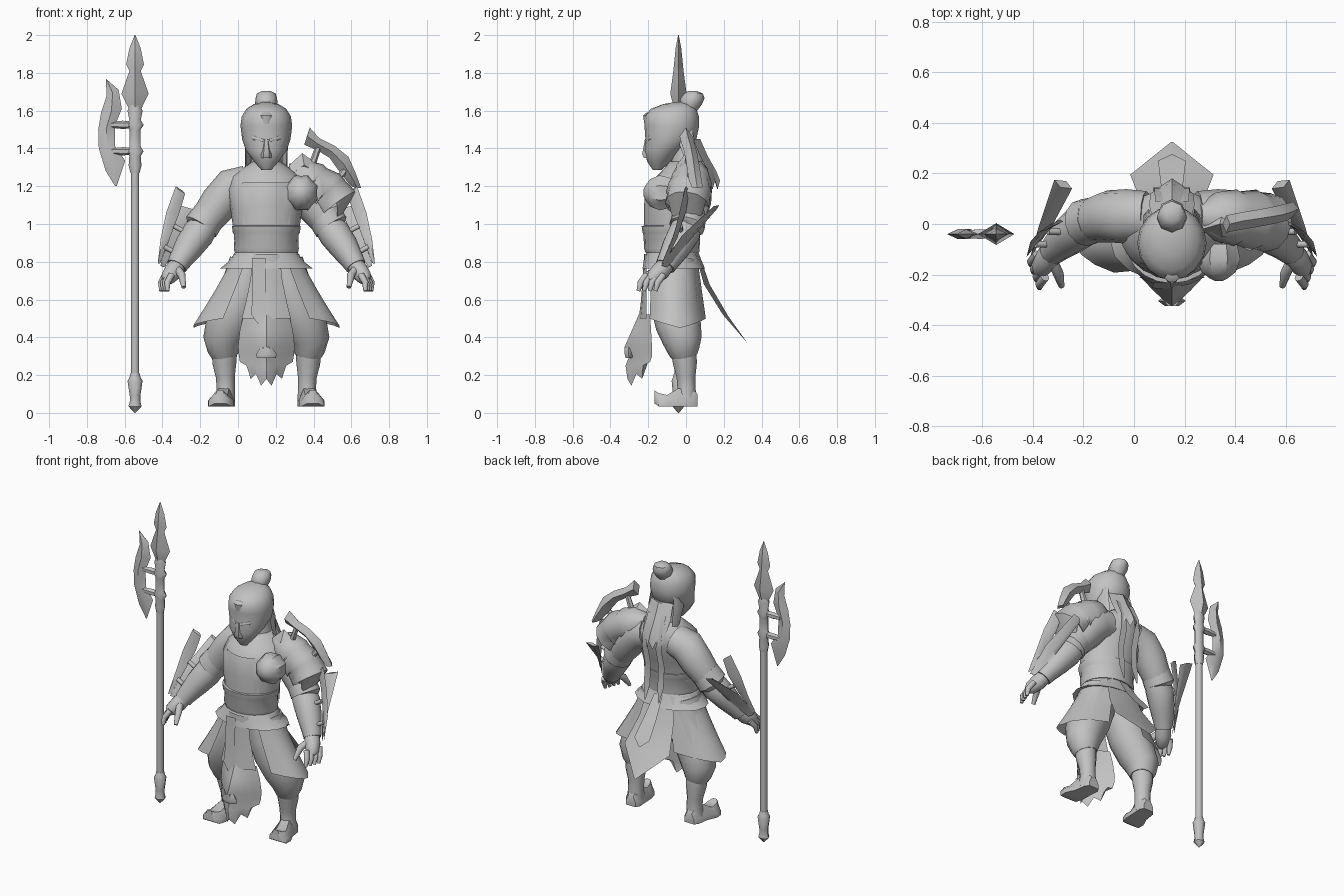
import bpy, bmesh, math
from mathutils import Vector

CX = 0.15  # body centre line
grey = bpy.data.materials.new("plain_grey")
grey.diffuse_color = (0.54, 0.54, 0.54, 1)


def skin(name, rows, closed=True, caps=True):
    """Join rows of points with quads; closed rows make a solid, open rows a sheet."""
    bm = bmesh.new()
    vs = [[bm.verts.new(p) for p in r] for r in rows]
    n = len(rows[0])
    for a, b in zip(vs, vs[1:]):
        for i in range(n if closed else n - 1):
            j = (i + 1) % n
            bm.faces.new((a[i], a[j], b[j], b[i]))
    if closed and caps:
        bm.faces.new(vs[0])
        bm.faces.new(vs[-1])
    bmesh.ops.remove_doubles(bm, verts=bm.verts, dist=0.0005)
    bmesh.ops.recalc_face_normals(bm, faces=bm.faces)
    me = bpy.data.meshes.new(name)
    bm.to_mesh(me)
    bm.free()
    me.materials.append(grey)
    ob = bpy.data.objects.new(name, me)
    bpy.context.collection.objects.link(ob)
    return ob


def loft(name, rings, x=CX, n=16, caps=True):
    """Horizontal rings: z, front y, back y, half width."""
    rows = []
    for z, y0, y1, rx in rings:
        rows.append([(x + rx * math.cos(2 * math.pi * i / n),
                      (y0 + y1) / 2 + (y1 - y0) / 2 * math.sin(2 * math.pi * i / n), z) for i in range(n)])
    return skin(name, rows, caps=caps)


def tube(name, pts, n=12, caps=True):
    """Round limb through (x, y, z, radius)."""
    P = [Vector(p[:3]) for p in pts]
    rows = []
    for i, p in enumerate(pts):
        d = (P[min(i + 1, len(P) - 1)] - P[max(i - 1, 0)]).normalized()
        u = d.cross(Vector((0, 1, 0.02))).normalized()
        v = d.cross(u)
        rows.append([P[i] + p[3] * (u * math.cos(2 * math.pi * k / n) + v * math.sin(2 * math.pi * k / n))
                     for k in range(n)])
    return skin(name, rows, caps=caps)


def blade(name, pairs, off):
    """Diamond section blade from (edge, edge) pairs and a ridge offset."""
    o = Vector(off)
    rows = []
    for a, b in pairs:
        a, b = Vector(a), Vector(b)
        m = (a + b) / 2
        k = min(1, (a - b).length / 0.05)
        rows.append([a, m + o * k, b, m - o * k])
    return skin(name, rows)


def sheet(name, rows):
    return skin(name, rows, closed=False)


def ribbon(name, path, x=CX):
    """Flat hanging strip: (half width, y, z)."""
    return sheet(name, [[(x - w, y, z), (x, y, z), (x + w, y, z)] for w, y, z in path])


def both(fn, name, pts):
    for s, side in ((-1, "right"), (1, "left")):
        fn(side + "_" + name, [(CX + s * p[0],) + tuple(p[1:]) for p in pts])


# --- halberd ---
HX, HY = -0.545, -0.04


def turned(name, prof, n):
    return loft(name, [(z, HY - r * k, HY + r * k, r) for r, z, k in prof], HX, n)


turned("halberd_shaft", [(.022, .15, 1), (.022, 1.35, 1)], 10)
turned("halberd_pommel", [(.003, 0, 1), (.035, .035, .9), (.028, .06, 1), (.028, .09, 1), (.04, .17, .9),
                          (.03, .185, 1), (.024, .21, 1)], 8)
turned("halberd_collar", [(.024, 1.27, 1), (.034, 1.31, .8), (.03, 1.36, .8), (.045, 1.385, .6), (.03, 1.41, .8),
                          (.03, 1.5, .8), (.046, 1.525, .6), (.03, 1.55, .8), (.04, 1.6, .7), (.022, 1.635, 1)], 8)
turned("spear_head", [(.028, 1.60, .7), (.072, 1.69, .6), (.03, 1.81, .9), (.047, 1.845, .5), (.03, 1.93, .5),
                      (.002, 2.0, 1)], 4)
axe = [(-.70, 1.77, -.695, 1.765), (-.695, 1.68, -.632, 1.71), (-.725, 1.59, -.615, 1.61),
       (-.74, 1.50, -.652, 1.52), (-.737, 1.40, -.65, 1.41), (-.70, 1.28, -.597, 1.335), (-.65, 1.2, -.642, 1.2)]
blade("axe_blade", [((a, HY, b), (c, HY, d)) for a, b, c, d in axe], (0, .02, 0))
for i, z in enumerate((1.385, 1.525)):
    tube(f"axe_bar_{i}", [(-.67, HY, z, .016), (-.61, HY, z, .022), (-.54, HY, z, .016)], 6)

# --- head, mask details and hair ---
loft("head", [(1.285, -.175, -.13, .025), (1.33, -.205, -.08, .065), (1.39, -.222, -.02, .108),
              (1.45, -.215, .055, .128), (1.52, -.22, .07, .137), (1.57, -.222, .068, .13),
              (1.61, -.185, .055, .105), (1.635, -.12, .03, .065), (1.645, -.06, .0, .02)])
loft("nose", [(1.35, -.225, -.18, .03), (1.37, -.236, -.18, .03), (1.45, -.22, -.18, .014)], n=6)
both(tube, "brow", [(.015, -.205, 1.44, .012), (.06, -.19, 1.455, .013), (.105, -.14, 1.46, .008)])
loft("forehead_ridge", [(1.53, -.222, -.2, .02), (1.575, -.229, -.2, .03), (1.59, -.21, -.19, .02)], n=6)
loft("hair_bun", [(1.60, -.02, .06, .04), (1.635, -.035, .085, .06), (1.665, -.03, .098, .057),
                  (1.69, -.01, .09, .05), (1.703, .01, .06, .025)], n=8)
loft("neck", [(1.24, -.09, .12, .11), (1.32, -.08, .1, .08), (1.45, -.07, .06, .075)])
for s, side in ((-1, "right"), (1, "left")):
    x = CX + s * .11
    blade(side + "_side_lock", [((x - s * .02, -.01, 1.51), (x - s * .03, .03, 1.51)),
                                ((x, -.035, 1.42), (x - s * .02, .05, 1.42)),
                                ((x - s * .005, .01, 1.3), (x - s * .02, .06, 1.3)),
                                ((x - s * .012, .045, 1.19), (x - s * .012, .05, 1.185))], (.014, 0, 0))
    ribbon(side + "_head_ribbon", [(.016, .09, 1.38), (.02, .14, 1.27), (.022, .145, 1.17), (.022, .115, 1.05),
                                   (.022, .125, .92), (.004, .145, .82)], CX + s * .05)
sheet("nape_hair", [[(CX + t * w, y - abs(t) * .04, z + j * (i % 2)) for i, t in
                     enumerate((-1, -.66, -.33, 0, .33, .66, 1))]
                    for w, y, z, j in ((.08, .075, 1.45, 0), (.09, .115, 1.36, 0), (.085, .16, 1.27, .01),
                                       (.06, .18, 1.18, .05))])

# --- torso and belt ---
loft("torso", [(.84, -.2, .06, .165), (.95, -.21, .065, .172), (1.08, -.215, .1, .19), (1.18, -.205, .135, .205),
               (1.25, -.16, .14, .185), (1.3, -.11, .125, .12), (1.33, -.09, .1, .075)], n=20)
loft("belt", [(.85, -.215, .07, .168), (.87, -.222, .072, .172), (.94, -.225, .075, .168), (.955, -.23, .08, .178),
              (.99, -.235, .085, .182), (.992, -.21, .06, .16)], n=20)
loft("hip_guard", [(.85, -.21, .065, .165), (.80, -.225, .085, .2), (.765, -.23, .1, .245), (.785, -.2, .06, .18)], n=16)
sheet("chest_plate", [[(CX + t * .125, y + .05 * t * t, z) for t in (-1, -.5, 0, .5, 1)]
                      for y, z in ((-.222, .97), (-.222, 1.1), (-.215, 1.18), (-.2, 1.22))])

# --- arms and hands ---
both(tube, "upper_arm", [(.1, .03, 1.21, .1), (.18, .03, 1.19, .108), (.25, .03, 1.11, .103), (.31, .015, 1.03, .09),
                         (.35, 0, .97, .08)])
both(tube, "sleeve_cuff", [(.30, .018, 1.05, .09), (.345, .005, .985, .095), (.35, 0, .975, .075)])
both(tube, "forearm", [(.32, .005, 1.0, .075), (.36, -.01, .95, .086), (.41, -.05, .88, .078), (.455, -.09, .81, .062),
                       (.475, -.11, .775, .055)])
both(tube, "palm", [(.465, -.1, .79, .045), (.492, -.135, .75, .05), (.52, -.175, .715, .04), (.53, -.195, .70, .02)])
for i in range(4):
    a, b = .512 + .011 * i, -.215 + .03 * i
    both(tube, f"finger_{i}", [(a - .01, b + .005, .73, .018), (a + .012, b - .025, .69, .017),
                               (a + .012, b - .037, .645, .01)])
both(tube, "thumb", [(.475, -.14, .765, .022), (.448, -.2, .73, .021), (.437, -.245, .665, .012)])

# --- forearm blades ---
b1 = [(.575, -.13, .79, .56, -.11, .80), (.56, -.07, .92, .505, -.045, .94), (.53, -.035, 1.06, .46, .0, 1.06),
      (.48, .0, 1.2, .43, .01, 1.16)]
b2 = [(.56, -.13, .78, .54, -.10, .77), (.53, -.02, .94, .47, .0, .89), (.465, .175, 1.1, .395, .14, 1.08)]
for s, side in ((-1, "right"), (1, "left")):
    for nm, rows in (("outer_arm_blade", b1), ("rear_arm_blade", b2)):
        blade(f"{side}_{nm}", [((CX + s * r[0], r[1], r[2]), (CX + s * r[3], r[4], r[5])) for r in rows],
              (s * .012, -.012, .004))
both(tube, "upper_blade_peg", [(.38, -.03, .93, .013), (.49, -.03, .99, .013)])
both(tube, "lower_blade_peg", [(.45, -.08, .83, .013), (.54, -.08, .88, .013)])

# --- left shoulder armour ---
tube("shoulder_guard", [(.26, .03, 1.27, .05), (.32, .03, 1.255, .095), (.40, .025, 1.215, .112), (.41, .025, 1.21, .105),
                        (.47, .015, 1.165, .122), (.48, .015, 1.16, .113), (.53, .005, 1.10, .118),
                        (.525, .005, 1.10, .095)], 12)
blade("shoulder_ridge", [((.27, -.02, 1.31), (.3, .03, 1.22)), ((.34, 0, 1.375), (.36, .0, 1.25)),
                         ((.43, 0, 1.31), (.42, 0, 1.22))], (0, .05, 0))
horn = [(.38, 1.51, .35, 1.42), (.43, 1.455, .42, 1.39), (.51, 1.415, .485, 1.35), (.585, 1.355, .535, 1.28),
        (.625, 1.265, .59, 1.21), (.652, 1.19, .61, 1.195)]
blade("shoulder_horn", [((a, .0 + i * .012, b), (c, .0 + i * .012, d)) for i, (a, b, c, d) in enumerate(horn)],
      (0, .034, 0))
tube("horn_post_inner", [(.38, .01, 1.28, .02), (.43, .01, 1.42, .016)], 6)
tube("horn_post_outer", [(.5, .01, 1.2, .02), (.57, .03, 1.29, .016)], 6)
# shaggy boss on the chest
n = 16
skin("chest_boss", [[(.335 + r * (1 + .12 * (i % 2)) * math.cos(2 * math.pi * i / n), y,
                      1.165 + 1.08 * r * (1 + .12 * (i % 2)) * math.sin(2 * math.pi * i / n)) for i in range(n)]
                    for r, y in ((.07, -.08), (.083, -.14), (.065, -.19), (.035, -.215), (.015, -.225))])

# --- legs and boots ---
both(tube, "trouser_leg", [(.08, -.06, .80, .115), (.11, -.06, .68, .125), (.16, -.055, .56, .13),
                           (.205, -.04, .46, .12), (.23, -.02, .385, .105), (.225, -.015, .33, .085),
                           (.22, -.01, .3, .07)])
both(tube, "boot_shaft", [(.222, -.012, .32, .067), (.222, -.005, .26, .063), (.217, .0, .19, .05),
                          (.215, .003, .13, .048), (.22, .0, .05, .055)])
for s, side in ((-1, "right"), (1, "left")):
    rows = []
    for y, z1, w, dx in ((.06, .1, .035, .215), (.035, .13, .052, .217), (-.04, .13, .055, .225), (-.1, .095, .068, .24),
                         (-.145, .105, .06, .245), (-.168, .12, .03, .245)):
        x = CX + s * dx
        z0 = .035 if y > -.15 else .05
        rows.append([(x - w, y, z0), (x + w, y, z0), (x + w, y, z0 + .03), (x + w * .5, y, z1), (x - w * .5, y, z1),
                     (x - w, y, z0 + .03)])
    skin(side + "_boot_foot", rows)

    # side skirt panels, flared to a low point at the hip
    rows = []
    for t in (0, .25, .5, .75, 1):
        row = []
        for k in range(9):
            u = k / 4 - 1
            a = math.radians(8 + u * 62)
            rx, ry = .175 + .215 * t ** 1.15, .135 + .035 * t
            row.append((CX + s * rx * math.cos(a), -.07 + .015 * t + ry * math.sin(a), .84 - t * (.39 - .05 * abs(u))))
        rows.append(row)
    sheet(side + "_skirt_panel", rows)

# --- hanging cloths ---
sheet("rear_skirt_flap", [[(CX - w, y - d, z + e), (CX, y, z), (CX + w, y - d, z + e)] for w, y, z, d, e in
                          ((.1, .07, .84, .02, 0), (.125, .125, .68, .03, 0), (.165, .225, .51, .03, .01),
                           (.003, .325, .37, 0, 0))])
ribbon("rear_ribbon", [(.03, .075, .84), (.045, .165, .71), (.055, .25, .61), (.004, .275, .565)])
sheet("front_flap", [[(CX + t * w, y + d * t * t, z) for t in (-1, -.5, 0, .5, 1)] for w, y, z, d in
                     ((.07, -.222, .84, .015), (.085, -.23, .7, .02), (.11, -.24, .58, .03), (.13, -.25, .5, .04))])
ribbon("front_ribbon", [(.035, -.232, .82), (.035, -.245, .6), (.04, -.252, .52), (.003, -.258, .47)], .11)
# beast-mask cloth end with a ragged hem
hem = (.1, .0, .03, -.04, .0, -.04, .03, .0, .1)
rows = []
for w, y, z, d, h in ((.12, -.25, .52, .06, 0), (.14, -.285, .44, .1, 0), (.15, -.325, .35, .145, 0),
                      (.145, -.3, .3, .12, 0), (.14, -.32, .25, .13, .2), (.11, -.31, .18, .11, .9)):
    rows.append([(CX + (i / 4 - 1) * w, y + d * abs(i / 4 - 1) ** 1.2, z + h * hem[i]) for i in range(9)])
sheet("beast_cloth", rows)
loft("beast_snout", [(.29, -.322, -.28, .05), (.31, -.328, -.28, .055), (.35, -.328, -.28, .03)], n=6)

# shading
for ob in bpy.context.scene.objects:
    ob.select_set(True)
    bpy.context.view_layer.objects.active = ob
bpy.ops.object.shade_smooth_by_angle(angle=math.radians(45))
